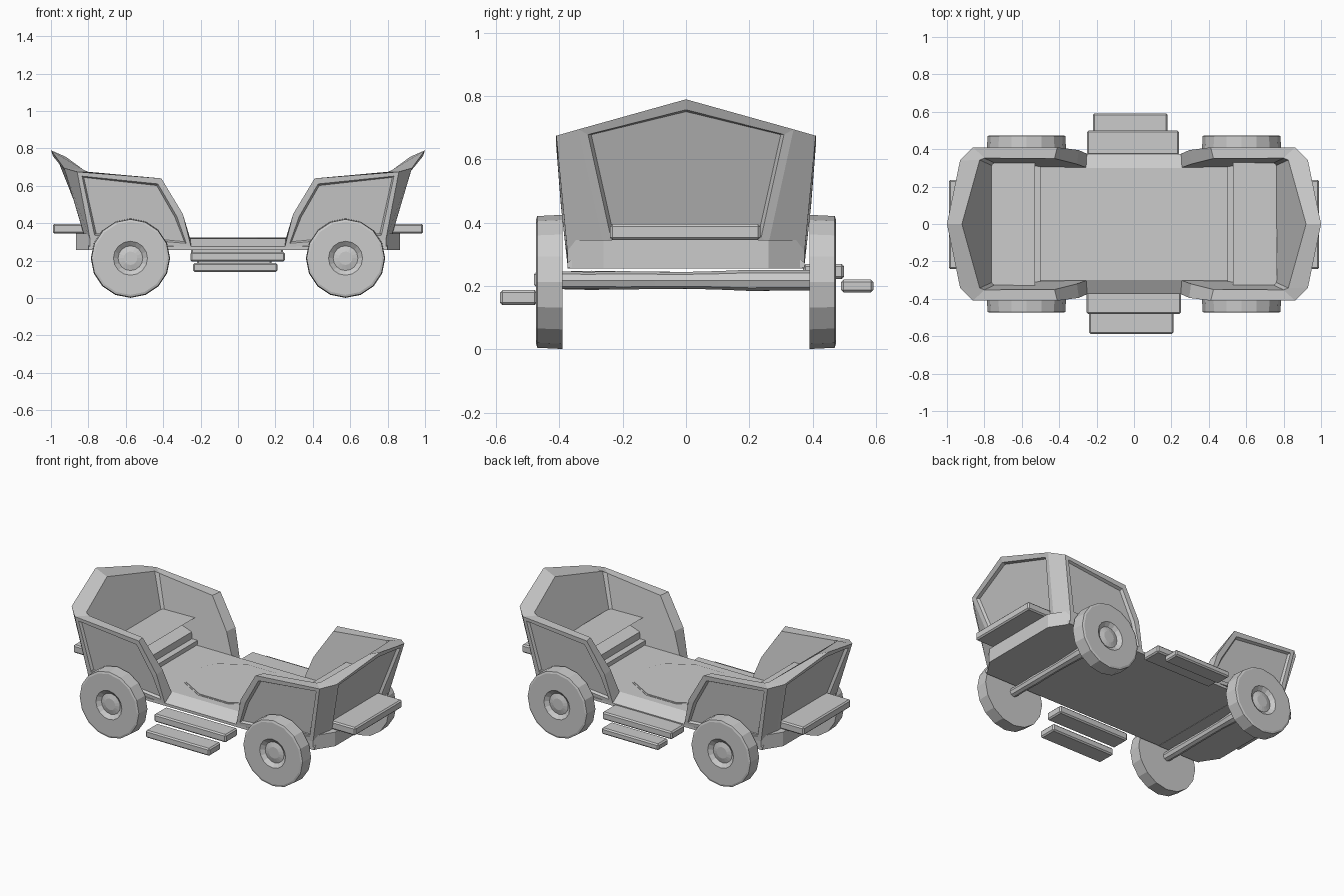
import bpy, bmesh, math, random
from mathutils import Matrix, Vector

random.seed(4)
if "Cube" in bpy.data.objects:
    bpy.data.objects.remove(bpy.data.objects["Cube"])

grey = bpy.data.materials.new("plain grey")
grey.use_nodes = True
colour = (0.6, 0.6, 0.6, 1)
grey.diffuse_color = colour
grey.node_tree.nodes["Principled BSDF"].inputs["Base Color"].default_value = colour


def finish(name, bm, recalc=True):
    if recalc:
        bmesh.ops.recalc_face_normals(bm, faces=bm.faces)
    mesh = bpy.data.meshes.new(name)
    bm.to_mesh(mesh)
    bm.free()
    mesh.materials.append(grey)
    obj = bpy.data.objects.new(name, mesh)
    bpy.context.collection.objects.link(obj)
    return obj


def loft(name, rings):
    """Closed solid through rings of equal length, capped at both ends."""
    bm = bmesh.new()
    loops = [[bm.verts.new(p) for p in ring] for ring in rings]
    for a, b in zip(loops, loops[1:]):
        for i in range(len(a)):
            j = (i + 1) % len(a)
            bm.faces.new((a[i], a[j], b[j], b[i]))
    bm.faces.new(loops[0])
    bm.faces.new(loops[-1])
    return finish(name, bm)


def plank(name, x, y, z, bevel=0.008):
    bm = bmesh.new()
    bmesh.ops.create_cube(bm, size=1)
    for v in bm.verts:
        v.co = [r[0] if c < 0 else r[1] for c, r in zip(v.co, (x, y, z))]
    bmesh.ops.bevel(bm, geom=bm.edges[:], offset=bevel, segments=1, affect='EDGES')
    return finish(name, bm)


def outline(points, z):
    return [(x, y, z) for x, y in points]


def tub(name, s):
    """Flaring shell around one seat: outer skin, inner skin and rim."""
    # door foot, door middle, door top, rim corner, rim back, peak, back foot, side foot
    outer = [(.25, .375, .27), (.295, .395, .45), (.41, .41, .64), (.86, .41, .675),
             (.93, .34, .695), (1, 0, .79), (.82, .26, .33), (.79, .375, .31)]
    inner = [(.25, .30, .3), (.305, .32, .45), (.425, .35, .635), (.80, .352, .675),
             (.825, .342, .685), (.92, 0, .755), (.71, .29, .3), (.70, .305, .3)]
    bm = bmesh.new()

    def skin(points):
        left = [bm.verts.new((s * x, y, z)) for x, y, z in points]
        right = [v if v.co.y == 0 else bm.verts.new((v.co.x, -v.co.y, v.co.z)) for v in left]
        panels = [bm.faces.new([h[i] for i in (0, 1, 2, 3, 7)]) for h in (left, right)]
        for h in (left, right):
            bm.faces.new([h[i] for i in (7, 3, 4, 6)])
        panels.append(bm.faces.new([left[6], left[4], left[5], right[4], right[6]]))
        return left[:6] + right[4::-1] + right[:5:-1] + left[6:], panels

    out_loop, panels = skin(outer)
    in_loop, _ = skin(inner)
    n = len(out_loop)
    for i in range(n):
        j = (i + 1) % n
        bm.faces.new((out_loop[i], out_loop[j], in_loop[j], in_loop[i]))
    bmesh.ops.recalc_face_normals(bm, faces=bm.faces)
    # sunken panels on the outside
    bmesh.ops.inset_individual(bm, faces=panels, thickness=0.035)
    bmesh.ops.inset_individual(bm, faces=panels, thickness=0.012, depth=-0.016)
    return finish(name, bm, False)


def seat(name, s):
    profile = [(.765, .3), (.765, .47), (.62, .475)]
    for k in range(1, 7):
        a = math.radians(90 - 15 * k)
        profile.append((.62 + .09 * math.cos(a), .385 + .09 * math.sin(a)))
    profile.append((.53, .3) if s == 0 else (.70, .3))
    profile[-1] = (.535, .3)
    profile[-2] = (.545, .385)
    # fit the front roll between the back and the footwell
    profile = [(x if x > .75 else x - .09 * (x > .6), z) for x, z in profile]
    obj = loft(name, [[(s * x, y, z) for x, z in profile] for y in (-.335, .335)])
    bpy.context.view_layer.objects.active = obj
    obj.select_set(True)
    bpy.ops.object.shade_smooth_by_angle(angle=math.radians(35))
    obj.select_set(False)


def wheel(name, x, side):
    bm = bmesh.new()
    bmesh.ops.create_cone(bm, cap_ends=True, segments=16, radius1=.212, radius2=.208, depth=.08)
    cap = max(bm.faces, key=lambda f: f.calc_center_median().z)
    bmesh.ops.inset_individual(bm, faces=[cap], thickness=.012, depth=.004)
    bmesh.ops.inset_individual(bm, faces=[cap], thickness=.105)
    # dished hub with a small boss
    for thickness, depth in ((.025, -.02), (.03, .008)):
        bmesh.ops.inset_individual(bm, faces=[cap], thickness=thickness, depth=depth)
    bm.transform(Matrix.Translation((x, side * .43, .213)) @ Matrix.Rotation(-side * math.pi / 2, 4, 'X'))
    finish(name, bm)


def axle(name, x):
    rings = []
    for k in range(9):
        y = -.4 + .1 * k
        r = .03 + random.uniform(-.004, .004)
        rings.append([(x + r * math.cos(a), y, .218 + r * math.sin(a))
                      for a in (i * math.tau / 8 for i in range(8))])
    loft(name, rings)


# floor with sloping sills
sill = [(-.8, -.375), (.8, -.375), (.8, .375), (-.8, .375)]
top = [(x, y * .8) for x, y in sill]
loft("floor", [outline(sill, .258), outline(sill, .275), outline(top, .318)])

# thin ten-sided plate set in the floor
for name, k, z in (("floor_plate_edge", 1, .320), ("floor_plate", .965, .323)):
    ring = [(.335 * k * math.cos(i * math.tau / 10), .265 * k * math.sin(i * math.tau / 10))
            for i in range(10)]
    loft(name, [outline(ring, .315), outline(ring, z)])

for s, end in ((1, "left"), (-1, "right")):
    tub(end + "_tub", s)
    seat(end + "_seat", s)
    base = [(.5, -.375), (.79, -.375), (.865, -.26), (.865, .26), (.79, .375), (.5, .375)]
    base = [(s * x, y) for x, y in base]
    loft(end + "_base", [outline(base, .256), outline(base, .345)])
    plank(end + "_bumper", sorted((s * .80, s * .99)), (-.24, .235), (.345, .396))
    axle(end + "_axle", s * .575)
    for side, face in ((-1, "front"), (1, "back")):
        wheel(f"{end}_{face}_wheel", s * .575, side)

# boarding steps on both sides
plank("front_upper_step", (-.255, .25), (-.48, -.36), (.195, .245))
plank("front_lower_step", (-.24, .21), (-.588, -.47), (.14, .187))
plank("back_upper_step", (-.25, .24), (.37, .50), (.222, .27))
plank("back_lower_step", (-.22, .18), (.49, .592), (.18, .22))
